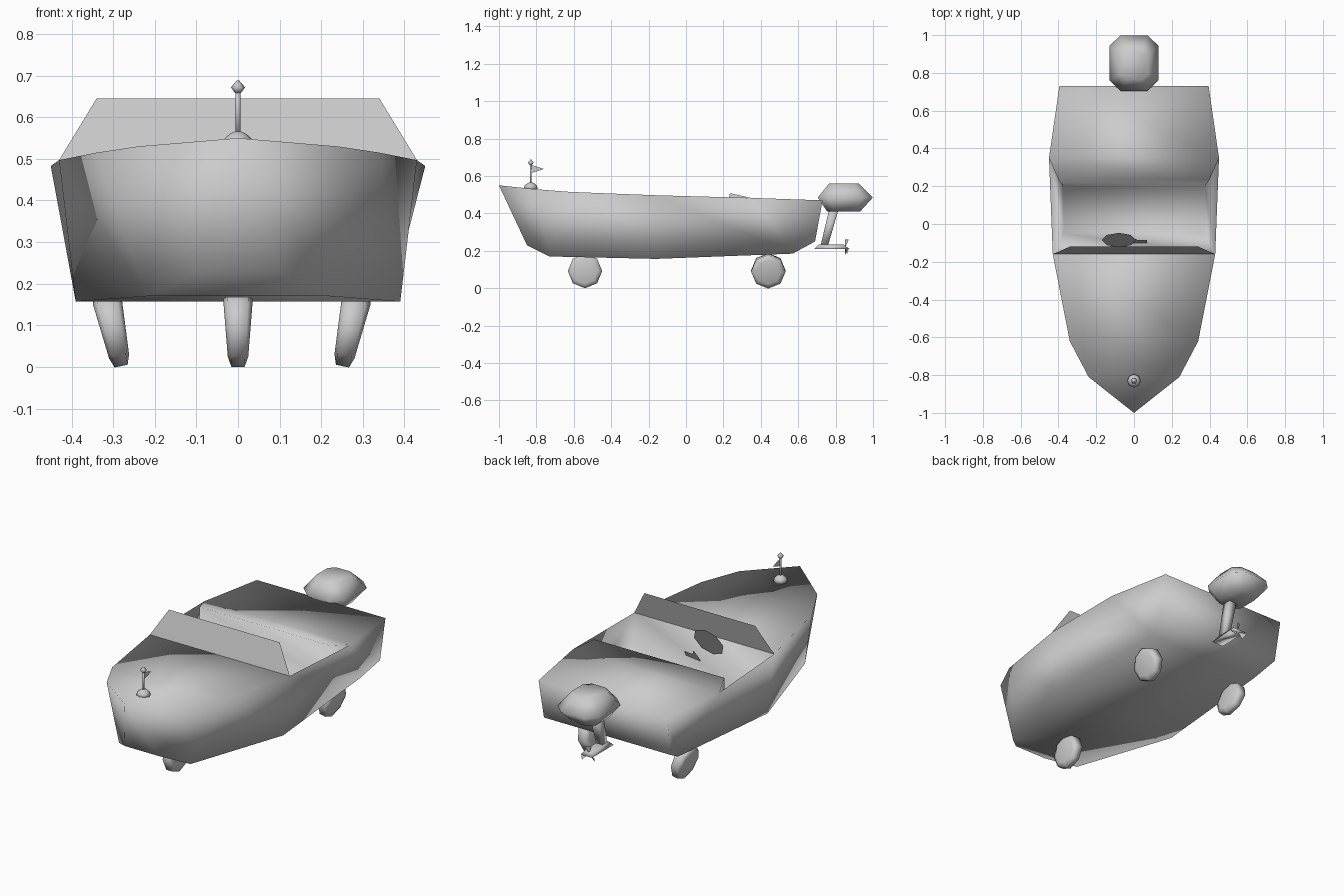
import bpy, bmesh, math
from mathutils import Vector, Matrix

cube = bpy.data.objects.get("Cube")
if cube:
    bpy.data.objects.remove(cube)

grey = bpy.data.materials.new("plain_grey")
grey.use_nodes = True
COLOUR = (0.6, 0.6, 0.6, 1)
grey.diffuse_color = COLOUR
grey.node_tree.nodes["Principled BSDF"].inputs["Base Color"].default_value = COLOUR


def finish(name, bm, smooth=True, recalc=True):
    """Turn a bmesh into a finished object."""
    bmesh.ops.remove_doubles(bm, verts=bm.verts, dist=0.0005)
    if recalc:
        bmesh.ops.recalc_face_normals(bm, faces=bm.faces)
    for f in bm.faces:
        f.smooth = smooth
    mesh = bpy.data.meshes.new(name)
    bm.to_mesh(mesh)
    bm.free()
    mesh.materials.append(grey)
    obj = bpy.data.objects.new(name, mesh)
    bpy.context.collection.objects.link(obj)
    return obj


def face(bm, *points):
    bm.faces.new([bm.verts.new(p) for p in points])


def mir(p):
    return (-p[0], p[1], p[2])


def both(bm, *points):
    """A face on the left side and its mirror on the right."""
    face(bm, *points)
    face(bm, *[mir(p) for p in reversed(points)])


def across(bm, a, b):
    """A face spanning the boat between two mirrored point pairs."""
    face(bm, a, b, mir(b), mir(a))


def plate(name, points):
    bm = bmesh.new()
    face(bm, *points)
    return finish(name, bm, False, False)


def loft(name, rings, smooth=True):
    """Closed skin through rings that have equal point counts."""
    bm = bmesh.new()
    for a, b in zip(rings, rings[1:]):
        for i in range(len(a)):
            j = (i + 1) % len(a)
            face(bm, a[i], a[j], b[j], b[i])
    face(bm, *reversed(rings[0]))
    face(bm, *rings[-1])
    return finish(name, bm, smooth)


def circle(r, z, y, n):
    return [(r * math.cos(math.tau * i / n), y + r * math.sin(math.tau * i / n), z)
            for i in range(n)]


# Gunwale points from bow to stern
bow, g1, g2, g3, g4, g5 = [Vector(p) for p in (
    (0, -1, .55), (.24, -.81, .53), (.34, -.62, .515),
    (.43, -.16, .497), (.45, .35, .483), (.395, .73, .47))]
# Bottom edge points from stem to transom
b0, b1, b3, b4, b5 = [Vector(p) for p in (
    (.1, -.85, .23), (.22, -.73, .17), (.39, -.16, .157),
    (.35, .57, .185), (.39, .69, .25))]
deck_lip = Vector((.40, .235, .508))
floor_front = Vector((.37, -.05, .26))
floor_back = Vector((.375, .2, .34))

# Hull with decks and cockpit well as one skin
bm = bmesh.new()
both(bm, bow, b0, b1, g1)
both(bm, g1, b1, g2)
both(bm, g2, b1, b3, g3)
both(bm, g3, b3, b4, g4)
both(bm, g4, b4, b5, g5)
face(bm, bow, mir(b0), b0)
for a, b in ((b0, b1), (b1, b3), (b3, b4), (b4, b5), (b5, g5)):
    across(bm, a, b)
face(bm, bow, g1, mir(g1))
across(bm, g1, g2)
across(bm, g2, g3)
across(bm, deck_lip, g4)
across(bm, g4, g5)
across(bm, g3, floor_front)
across(bm, floor_front, floor_back)
across(bm, floor_back, deck_lip)
both(bm, g3, g4, floor_back, floor_front)
both(bm, g4, deck_lip, floor_back)
finish("hull", bm)

# Windscreen
top = Vector((.34, -.12, .645))
plate("windscreen", [mir(g3), g3, top, mir(top)])

# Steering wheel and throttle lever, tilted flat plates
tilt = Matrix.Rotation(math.radians(65), 3, 'X')
plate("steering_wheel", [tilt @ Vector(p) + Vector((-.08, -.085, .50))
                         for p in circle(.09, 0, 0, 8)])
plate("throttle_lever", [(-.02, -.1, .37), (.07, -.1, .38), (.07, -.085, .41),
                         (.02, -.085, .405), (.01, -.08, .43), (-.02, -.08, .4)])

# Three leaning wheels, narrower towards the ground
for name, x, y, lean in (("front_wheel", 0, -.54, 0),
                         ("rear_wheel_left", .27, .44, 12),
                         ("rear_wheel_right", -.30, .44, -12)):
    rings = []
    for side, r in ((-1, .068), (-.7, .092), (.7, .092), (1, .068)):
        rings.append([(side * (.03 + .08 * p[1]), p[0], p[1])
                      for p in circle(r, 0, 0, 8)])
    wheel = loft(name, rings)
    wheel.location = (x, y, .092)
    wheel.rotation_euler.y = math.radians(lean)

# Outboard motor head
rings = []
for z, half_w, half_l, y in ((.41, .075, .088, .843), (.485, .13, .147, .852),
                             (.56, .075, .080, .845)):
    c, l = half_w * .55, half_l * .62
    quarter = [(half_w, -l), (half_w, l), (c, half_l), (-c, half_l)]
    ring = quarter + [(-a, -b) for a, b in quarter]
    rings.append([(a, y + b, z) for a, b in ring])
loft("motor_head", rings)


def box_ring(z, half_w, y0, y1):
    return [(half_w, y0, z), (half_w, y1, z), (-half_w, y1, z), (-half_w, y0, z)]


# Motor leg, foot and propeller
loft("motor_leg", [box_ring(.23, .02, .72, .76), box_ring(.42, .025, .765, .815)])
loft("motor_foot", [box_ring(.21, .035, .685, .875), box_ring(.235, .02, .71, .84)])
for k in range(3):
    turn = Matrix.Rotation(math.tau * k / 3, 3, 'Y')
    plate("propeller_blade_%d" % (k + 1),
          [turn @ Vector(p) + Vector((0, .86, .215))
           for p in ((0, -.01, 0), (-.015, -.01, .045), (.015, .01, .045))])

# Bow mast with base, knob and pennant
MAST_Y = -.83
loft("mast_base", [circle(r, z, MAST_Y, 8)
                   for r, z in ((.036, .53), (.034, .547), (.02, .56), (.007, .566))])
loft("mast", [circle(.006, z, MAST_Y, 6) for z in (.56, .67)])
loft("mast_knob", [circle(r, z, MAST_Y, 6)
                   for r, z in ((.007, .658), (.017, .672), (.003, .688))])
plate("pennant", [(0, MAST_Y, .615), (0, -.76, .638), (0, MAST_Y, .66)])
